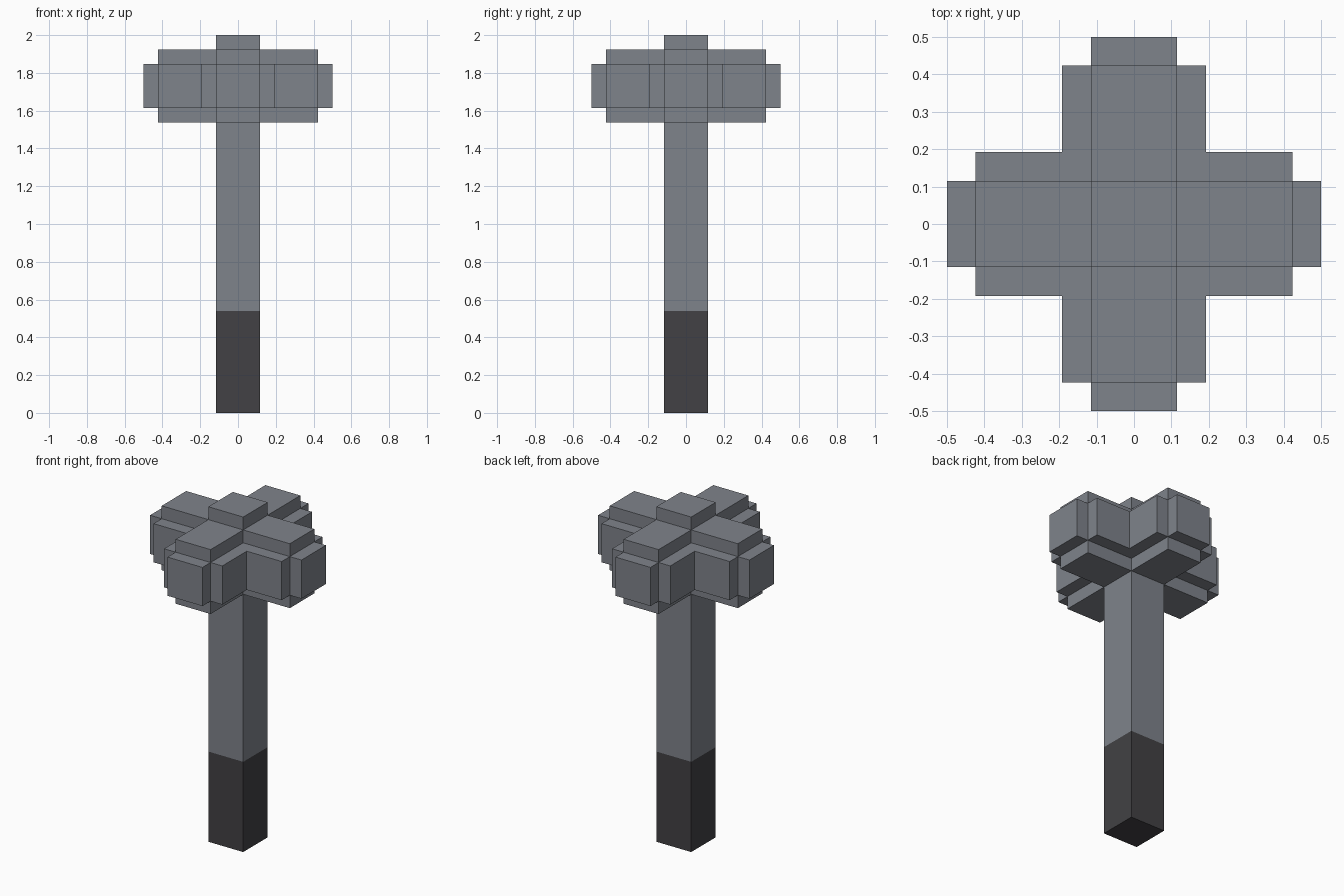
import bpy
import bmesh
import math
from mathutils import Matrix, Vector

default = bpy.data.objects.get("Cube")
if default:
    bpy.data.objects.remove(default, do_unlink=True)

U = 2 / 52          # block unit: the model is 52 units tall
HEAD_Z = 45         # height of the head's centre, in units


def material(name, rgb):
    mat = bpy.data.materials.new(name)
    mat.use_nodes = True
    colour = (*rgb, 1)
    mat.diffuse_color = colour
    bsdf = mat.node_tree.nodes["Principled BSDF"]
    bsdf.inputs["Base Color"].default_value = colour
    bsdf.inputs["Roughness"].default_value = 0.8
    return mat


def block(name, mat, x, y, z, turn=0):
    """Box between (min, max) pairs in units, turned about z by quarter turns."""
    spans = (x, y, z)
    size = Vector([(b - a) * U for a, b in spans])
    centre = Vector([(a + b) / 2 * U for a, b in spans])
    bm = bmesh.new()
    bmesh.ops.create_cube(bm, size=1, matrix=Matrix.Rotation(turn * math.pi / 2, 4, "Z")
                          @ Matrix.Translation(centre) @ Matrix.Diagonal((*size, 1)))
    mesh = bpy.data.meshes.new(name)
    bm.to_mesh(mesh)
    bm.free()
    mesh.materials.append(mat)
    obj = bpy.data.objects.new(name, mesh)
    bpy.context.collection.objects.link(obj)
    return obj


steel = material("steel grey", (0.212, 0.227, 0.258))
dark = material("dark grip", (0.054, 0.053, 0.058))

# Handle: dark grip, long shaft, and the cap on top of the head
block("grip", dark, (-3, 3), (-3, 3), (0, 14))
block("shaft", steel, (-3, 3), (-3, 3), (14, HEAD_Z - 3))
block("head_core", steel, (-5, 5), (-5, 5), (HEAD_Z - 3, HEAD_Z + 3))
block("top_cap", steel, (-3, 3), (-3, 3), (HEAD_Z + 3, HEAD_Z + 7))

# Four identical flanges, each a wide body with ribs and a stepped tip
for turn, side in enumerate(("left", "back", "right", "front")):
    block(f"{side}_flange", steel, (5, 11), (-5, 5), (HEAD_Z - 3, HEAD_Z + 3), turn)
    block(f"{side}_upper_rib", steel, (3, 11), (-3, 3), (HEAD_Z + 3, HEAD_Z + 5), turn)
    block(f"{side}_lower_rib", steel, (3, 11), (-3, 3), (HEAD_Z - 5, HEAD_Z - 3), turn)
    block(f"{side}_tip", steel, (11, 13), (-3, 3), (HEAD_Z - 3, HEAD_Z + 3), turn)
